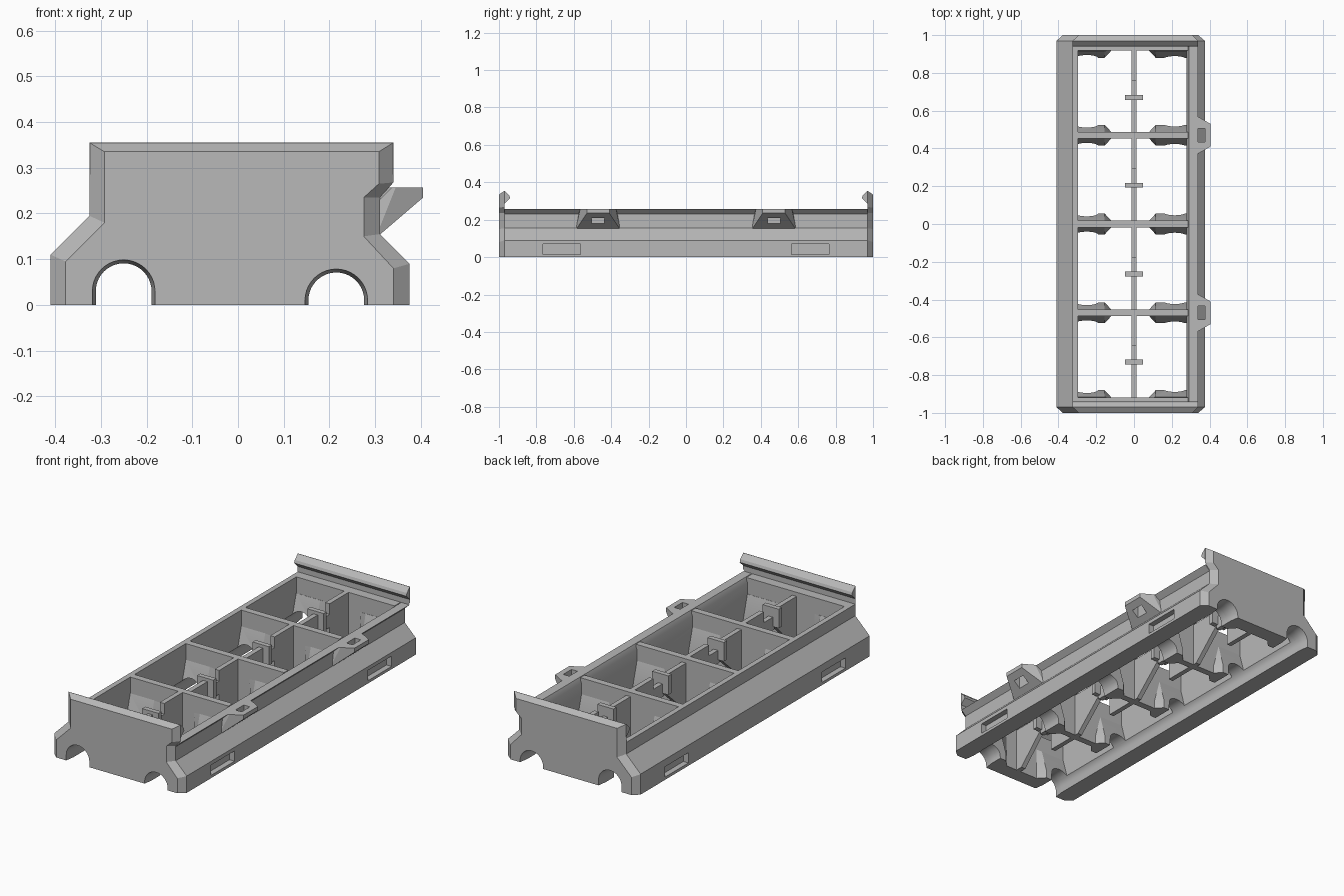
import bpy, bmesh, math
from mathutils import Vector

cube = bpy.data.objects.get("Cube")
if cube:
    bpy.data.objects.remove(cube)

TOP = 0.257
WALLS = (-0.47, 0, 0.47)

grey = bpy.data.materials.new("plain grey")
grey.use_nodes = True
grey.diffuse_color = (0.48, 0.48, 0.48, 1)
grey.node_tree.nodes["Principled BSDF"].inputs["Base Color"].default_value = grey.diffuse_color


def make(name, bm):
    bmesh.ops.recalc_face_normals(bm, faces=bm.faces)
    mesh = bpy.data.meshes.new(name)
    bm.to_mesh(mesh)
    bm.free()
    mesh.materials.append(grey)
    ob = bpy.data.objects.new(name, mesh)
    bpy.context.collection.objects.link(ob)
    return ob


def loft(name, rings):
    """Join equal-length rings of 3D points and cap both ends."""
    bm = bmesh.new()
    rows = [[bm.verts.new(p) for p in ring] for ring in rings]
    n = len(rows[0])
    for a, b in zip(rows, rows[1:]):
        for i in range(n):
            j = (i + 1) % n
            bm.faces.new((a[i], a[j], b[j], b[i]))
    bm.faces.new(rows[0])
    bm.faces.new(rows[-1])
    return make(name, bm)


def along_y(name, profile, y0, y1):
    return loft(name, [[(x, y, z) for x, z in profile] for y in (y0, y1)])


def along_x(name, profile, x0, x1):
    return loft(name, [[(x, y, z) for y, z in profile] for x in (x0, x1)])


def box(name, x0, x1, y0, y1, z0, z1):
    return along_y(name, [(x0, z0), (x1, z0), (x1, z1), (x0, z1)], y0, y1)


def cut(ob, cutters):
    for c in cutters:
        mod = ob.modifiers.new("cut", "BOOLEAN")
        mod.operation = "DIFFERENCE"
        mod.solver = "EXACT"
        mod.object = c
    bpy.context.view_layer.update()
    graph = bpy.context.evaluated_depsgraph_get()
    mesh = bpy.data.meshes.new_from_object(ob.evaluated_get(graph))
    ob.modifiers.clear()
    ob.data = mesh


# Cutters: two long arched channels that flare at the ends, and side slots
def channel(cx, cz):
    rings = []
    for y, r in ((-1.01, 0.07), (-0.95, 0.061), (0.95, 0.061), (1.01, 0.07)):
        arc = [math.pi * i / 20 for i in range(21)]
        pts = [(cx + r * math.cos(a), y, cz + r * math.sin(a)) for a in arc]
        rings.append([(cx + r, y, -0.05)] + pts + [(cx - r, y, -0.05)])
    return loft("channel_cutter", rings)


channels = [channel(-0.25, 0.03), channel(0.215, 0.01)]
left_slots = [box("slot_cutter", 0.345, 0.45, y - 0.1, y + 0.1, 0.015, 0.07) for y in (-0.665, 0.665)]
right_slots = [box("slot_cutter", -0.45, -0.38, y - 0.1, y + 0.1, 0.015, 0.07) for y in (-0.665, 0.665)]

# Long side rails
left_rail = along_y("left_rail", [(0.375, 0), (0.375, 0.09), (0.31, 0.155), (0.31, 0.23), (0.338, TOP),
                                  (0.29, TOP), (0.278, 0.23), (0.278, 0)], -0.97, 0.97)
cut(left_rail, left_slots + channels[1:])
right_rail = along_y("right_rail", [(-0.41, 0), (-0.41, 0.11), (-0.325, 0.195), (-0.325, TOP),
                                    (-0.297, TOP), (-0.297, 0)], -0.97, 0.97)
cut(right_rail, right_slots + channels[:1])

# End plates with chamfered rims, inner end walls and hooked lips
outer = [(-0.41, 0), (-0.41, 0.11), (-0.325, 0.195), (-0.325, 0.355), (0.34, 0.355),
         (0.34, 0.268), (0.31, 0.235), (0.31, 0.155), (0.375, 0.09), (0.375, 0)]
inner = [(-0.377, 0), (-0.377, 0.095), (-0.292, 0.18), (-0.292, 0.335), (0.308, 0.335),
         (0.308, 0.265), (0.275, 0.235), (0.275, 0.15), (0.34, 0.08), (0.34, 0)]
for side, s in (("front", -1), ("back", 1)):
    plate = loft(side + "_plate", [[(x, s * 0.97, z) for x, z in outer],
                                   [(x, s, z) for x, z in inner]])
    cut(plate, channels)
    wall = box(side + "_end_wall", -0.3, 0.285, s * 0.918, s * 0.971, 0, TOP)
    cut(wall, channels)
    along_x(side + "_lip", [(s * 0.971, 0.285), (s * 0.94, 0.315), (s * 0.945, 0.33),
                            (s * 0.971, 0.355)], -0.325, 0.34)

# Cross walls between the bays
for y in WALLS:
    wall = box("cross_wall", -0.3, 0.285, y - 0.018, y + 0.018, 0, TOP)
    cut(wall, channels)


# Tapered channel supports on each side of every wall
def support(y, x_out, x_in):
    step = 0.035 if x_out > 0 else -0.035

    def ring(z, half):
        return [(x_out, y - half, z), (x_in + step, y - half, z), (x_in, y - 0.017, z),
                (x_in, y + 0.017, z), (x_in + step, y + half, z), (x_out, y + half, z)]

    ob = loft("channel_support", [ring(0, 0.055), ring(0.04, 0.055), ring(0.17, 0.018)])
    cut(ob, channels)


for y in (-0.935,) + WALLS + (0.935,):
    support(y, -0.3, -0.12)
    support(y, 0.282, 0.08)

# Central spine in each bay: tall web, low bridge, cross tab and raking brace
for start, end in zip((-0.92,) + WALLS, WALLS + (0.92,)):
    tab = {0.47: 0.67, 0: 0.205, -0.47: -0.265}.get(start, -0.73)
    step = tab + 0.087
    box("spine_web", -0.013, 0.013, step, end, 0, TOP)
    box("spine_bridge", -0.013, 0.013, tab, step + 0.002, 0.13, 0.2)
    box("spine_tab", -0.048, 0.048, tab - 0.013, tab + 0.013, 0.15, TOP - 0.005)
    loft("spine_brace", [[(x, start, 0), (x, start + 0.04, 0), (x, tab, 0.15),
                          (x, tab, 0.235), (x, start, 0.235)] for x in (-0.013, 0.013)])

# Pierced latch lugs on the left rail
for y in (-0.47, 0.47):
    bm = bmesh.new()
    for x, half, z in ((0.3, 0.12, 0.145), (0.3, 0.1, TOP), (0.345, 0.095, TOP),
                       (0.405, 0.06, TOP), (0.405, 0.06, 0.235)):
        for s in (-1, 1):
            bm.verts.new((x, y + s * half, z))
    bmesh.ops.convex_hull(bm, input=bm.verts)
    bmesh.ops.dissolve_limit(bm, angle_limit=0.01, verts=bm.verts, edges=bm.edges)
    lug = make("latch_lug", bm)
    hole = box("hole_cutter", 0.339, 0.375, y - 0.035, y + 0.035, 0, 0.4)
    cut(lug, [hole])
    bpy.data.objects.remove(hole)

for c in channels + left_slots + right_slots:
    bpy.data.objects.remove(c)

# Smooth channel curves, sharp edges elsewhere
bpy.ops.object.select_all(action="DESELECT")
for ob in bpy.context.collection.objects:
    if ob.type == "MESH":
        ob.select_set(True)
        bpy.context.view_layer.objects.active = ob
bpy.ops.object.shade_smooth_by_angle(angle=math.radians(25))
